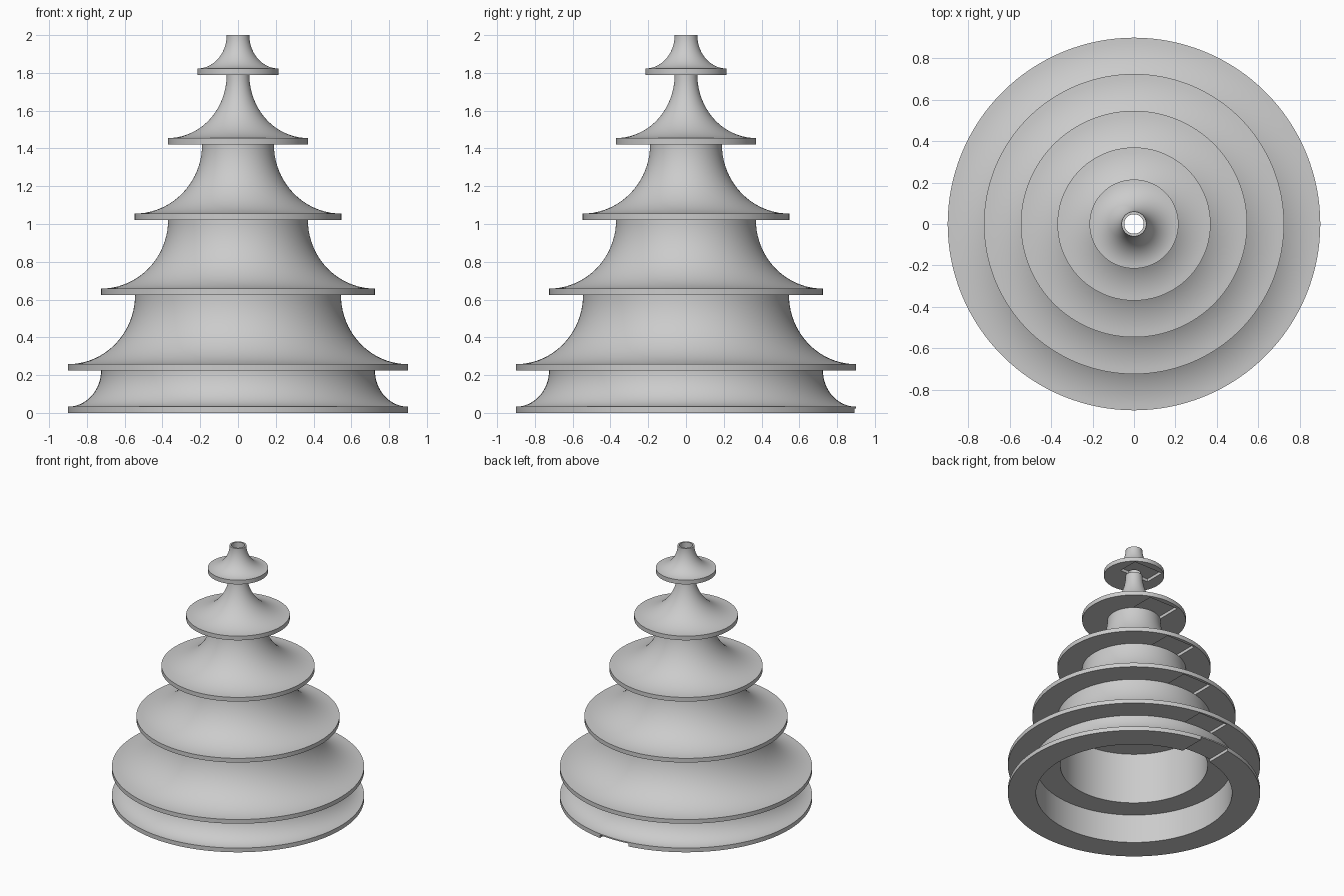
import bpy, bmesh, math

if "Cube" in bpy.data.objects:
    bpy.data.objects.remove(bpy.data.objects["Cube"], do_unlink=True)

SEGMENTS = 128
CURVE_STEPS = 20
RIM = 0.033          # thickness of each disc edge
POCKET_DEPTH = 0.023
POCKET_HALF = 0.125

grey = bpy.data.materials.new("plain_grey")
grey.use_nodes = True
colour = (0.6, 0.6, 0.6, 1)
grey.diffuse_color = colour
grey.node_tree.nodes["Principled BSDF"].inputs["Base Color"].default_value = colour


def make_object(name, bm):
    bmesh.ops.recalc_face_normals(bm, faces=bm.faces)
    mesh = bpy.data.meshes.new(name)
    bm.to_mesh(mesh)
    bm.free()
    obj = bpy.data.objects.new(name, mesh)
    bpy.context.collection.objects.link(obj)
    mesh.materials.append(grey)
    return obj


def lathe(name, profile):
    """Spin a closed (radius, height) outline into a ring-shaped solid."""
    bm = bmesh.new()
    rings = []
    for r, z in profile:
        rings.append([bm.verts.new((r * math.cos(a), r * math.sin(a), z))
                      for a in (math.tau * i / SEGMENTS for i in range(SEGMENTS))])
    for k, ring in enumerate(rings):
        other = rings[(k + 1) % len(rings)]
        for i in range(SEGMENTS):
            j = (i + 1) % SEGMENTS
            bm.faces.new((ring[i], ring[j], other[j], other[i]))
    return make_object(name, bm)


def cut_pocket(obj, bottom, y_end):
    """Shallow recess in the underside, running towards the back."""
    bm = bmesh.new()
    bmesh.ops.create_cube(bm, size=1)
    low, high = bottom - 0.02, bottom + POCKET_DEPTH
    for v in bm.verts:
        v.co.x *= 2 * POCKET_HALF
        v.co.y = y_end if v.co.y > 0 else 0.0
        v.co.z = high if v.co.z > 0 else low
    cutter = make_object("pocket_cutter", bm)
    cutter.hide_render = True
    mod = obj.modifiers.new("pocket", "BOOLEAN")
    mod.operation = "DIFFERENCE"
    mod.solver = "EXACT"
    mod.object = cutter
    bpy.context.view_layer.objects.active = obj
    bpy.ops.object.modifier_apply(modifier=mod.name)
    bpy.data.objects.remove(cutter, do_unlink=True)


def make_tier(name, bottom, top, rim_r, neck_r, bore_r, pocket_end):
    # Flat base, thin rim, concave quarter sweep up to the neck, straight bore
    profile = [(bore_r, bottom), (rim_r, bottom)]
    for i in range(CURVE_STEPS + 1):
        a = math.pi / 2 * i / CURVE_STEPS
        profile.append((rim_r - (rim_r - neck_r) * math.sin(a),
                        top - (top - bottom - RIM) * math.cos(a)))
    profile.append((bore_r, top))
    tier = lathe(name, profile)
    cut_pocket(tier, bottom, pocket_end)
    bpy.ops.object.select_all(action="DESELECT")
    tier.select_set(True)
    bpy.context.view_layer.objects.active = tier
    bpy.ops.object.shade_smooth_by_angle(angle=math.radians(30))


# Stacked tiers: bottom, top, rim radius, neck radius, bore radius, pocket end
make_tier("base_tier", 0.0, 0.225, 0.9, 0.725, 0.70, 1.0)
make_tier("second_tier", 0.225, 0.625, 0.9, 0.545, 0.525, 0.88)
make_tier("third_tier", 0.625, 1.022, 0.725, 0.37, 0.35, 0.70)
make_tier("fourth_tier", 1.022, 1.422, 0.547, 0.19, 0.17, 0.52)
make_tier("fifth_tier", 1.422, 1.79, 0.37, 0.06, 0.047, 0.33)
make_tier("top_tier", 1.79, 2.0, 0.215, 0.06, 0.047, 0.16)
